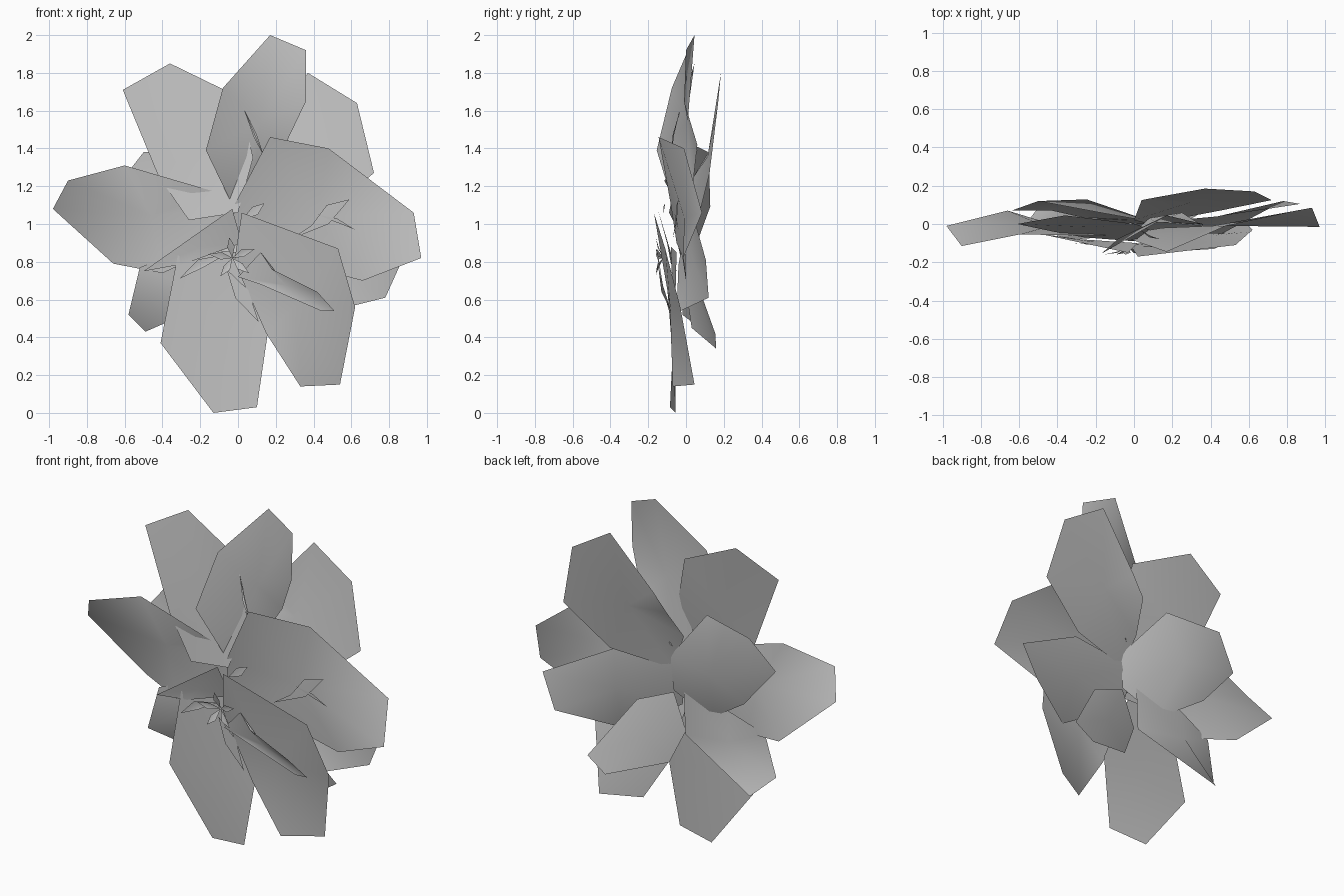
import bpy, bmesh, math
from mathutils import Vector

default_cube = bpy.data.objects.get("Cube")
if default_cube:
    bpy.data.objects.remove(default_cube, do_unlink=True)

# One flat grey for the whole flower
grey = bpy.data.materials.new("petal grey")
grey.use_nodes = True
colour = (.54, .54, .54, 1)
grey.diffuse_color = colour
grey.node_tree.nodes["Principled BSDF"].inputs["Base Color"].default_value = colour


def sheet(name, outline, cup=0.0):
    """Thin sheet: a fan from a slightly cupped middle to an outline of (x, y, z) corners."""
    bm = bmesh.new()
    ring = [bm.verts.new(p) for p in outline]
    middle = sum((Vector(p) for p in outline), Vector()) / len(outline)
    middle.y += cup
    hub = bm.verts.new(middle)
    for a, b in zip(ring, ring[1:] + ring[:1]):
        bm.faces.new((a, b, hub))
    bmesh.ops.recalc_face_normals(bm, faces=bm.faces[:])
    # front sides face -y
    bm.normal_update()
    if sum(f.normal.y * f.calc_area() for f in bm.faces) > 0:
        bmesh.ops.reverse_faces(bm, faces=bm.faces[:])
    mesh = bpy.data.meshes.new(name)
    bm.to_mesh(mesh)
    bm.free()
    mesh.materials.append(grey)
    obj = bpy.data.objects.new(name, mesh)
    bpy.context.collection.objects.link(obj)
    bpy.ops.object.select_all(action='DESELECT')
    obj.select_set(True)
    bpy.context.view_layer.objects.active = obj
    bpy.ops.object.shade_smooth_by_angle(angle=math.radians(60))
    return obj


def stamen(name, root, bend, tip, width):
    """Narrow pointed blade from root over a bend to the tip."""
    root, bend, tip = Vector(root), Vector(bend), Vector(tip)
    along = (tip - root).normalized()
    side = along.cross(Vector((0, 1, 0))).normalized() * width / 2
    return sheet(name, [root, bend + side, tip, bend - side])


# Upper petals
sheet("top_petal", [(-.02, -.06, 1.08), (-.17, -.155, 1.39), (-.08, -.075, 1.72), (.17, .045, 2),
                    (.36, 0, 1.92), (.36, -.01, 1.65), (.25, .06, 1.42), (.08, .03, 1.15)], .03)
sheet("upper_right_petal", [(0, .02, 1.22), (.04, .125, 1.39), (.12, .14, 1.5), (.37, .185, 1.8),
                            (.63, .17, 1.64), (.72, .125, 1.27), (.45, .07, 1.05), (.08, 0, 1)], .01)
sheet("upper_left_petal", [(0, -.09, 1.06), (-.26, -.07, 1.02), (-.42, -.04, 1.25), (-.61, 0, 1.71),
                           (-.36, .045, 1.85), (.01, 0, 1.67), (.08, -.03, 1.35)], .01)

# Side petals
sheet("right_petal", [(-.02, -.08, 1.1), (.17, -.145, 1.46), (.48, -.01, 1.4), (.93, .085, 1.06),
                      (.97, -.015, .82), (.66, 0, .7), (.15, -.02, .83), (-.03, -.05, .9)], .02)
sheet("left_petal", [(-.12, -.06, 1.17), (-.6, -.055, 1.31), (-.9, -.115, 1.23), (-.98, -.01, 1.08),
                     (-.66, .07, .79), (-.4, -.01, .74), (0, -.05, .92), (0, -.05, 1.1)], .02)

# Lower petals
sheet("lower_right_petal", [(.02, -.17, 1.06), (.53, -.11, .87), (.62, -.03, .56), (.54, .045, .15),
                            (.33, -.07, .14), (.15, -.08, .42), (-.02, -.11, .8)], -.01)
sheet("bottom_petal", [(0, -.05, .85), (-.31, -.08, .88), (-.41, -.06, .37), (-.13, -.055, 0),
                       (.1, -.085, .03), (.16, -.06, .44)])
sheet("lower_left_petal", [(0, .02, .89), (-.3, .03, .86), (-.52, 0, .77), (-.58, -.02, .52),
                           (-.49, .1, .43), (-.01, .02, .64)], .02)

# Back petals
sheet("back_left_petal", [(.1, .01, 1.07), (-.18, .06, 1.41), (-.5, .12, 1.38), (-.64, .07, 1.2),
                          (-.43, .07, .95), (-.16, .01, .77), (.08, 0, .87)], .08)
sheet("back_right_petal", [(0, 0, 1.02), (.44, .04, 1.04), (.87, .105, .81),
                           (.78, .12, .61), (.46, -.05, .53), (.05, -.04, .78)], .01)
sheet("back_lower_petal", [(.08, 0, .86), (.3, .03, .77), (.54, .155, .42),
                           (.42, .16, .34), (.09, .03, .45), (0, 0, .65)], .01)

# Folded inner petals
sheet("inner_left_fold", [(-.03, -.15, 1.08), (-.5, -.05, .75), (-.28, -.08, .79), (.02, -.1, .9)])
sheet("inner_right_fold", [(0, -.13, .72), (.12, -.15, .85), (.18, -.145, .76), (.42, -.13, .64),
                           (.51, -.08, .54), (.44, -.09, .54), (.12, -.13, .68)])
sheet("inner_far_right_fold", [(.59, -.04, 1.13), (.47, -.05, 1.1), (.38, -.06, .98),
                               (.28, -.07, .92), (.48, -.05, 1)])

# Stamens around the heart
stamen("upper_stamen", (.14, -.08, 1.35), (.09, -.07, 1.47), (.03, -.03, 1.61), .02)
stamen("lower_stamen", (-.06, -.1, .76), (.02, -.1, .63), (.11, -.1, .48), .08)
stamen("left_stamen", (-.06, -.1, .84), (-.2, -.11, .79), (-.31, -.1, .71), .05)
stamen("right_stamen", (.42, -.06, 1.05), (.52, -.05, 1.02), (.62, -.04, .97), .02)
for i in range(5):
    a = math.radians(25 + i * 72)
    c, s = math.cos(a), math.sin(a)
    stamen(f"heart_stamen_{i}", (-.03, -.12, .82), (-.03 + .06 * c, -.15, .82 + .06 * s),
           (-.03 + .13 * c, -.16, .82 + .11 * s), .04)
stamen("heart_tip", (.02, -.12, 1.02), (.09, -.12, 1.07), (.14, -.11, 1.11), .05)
